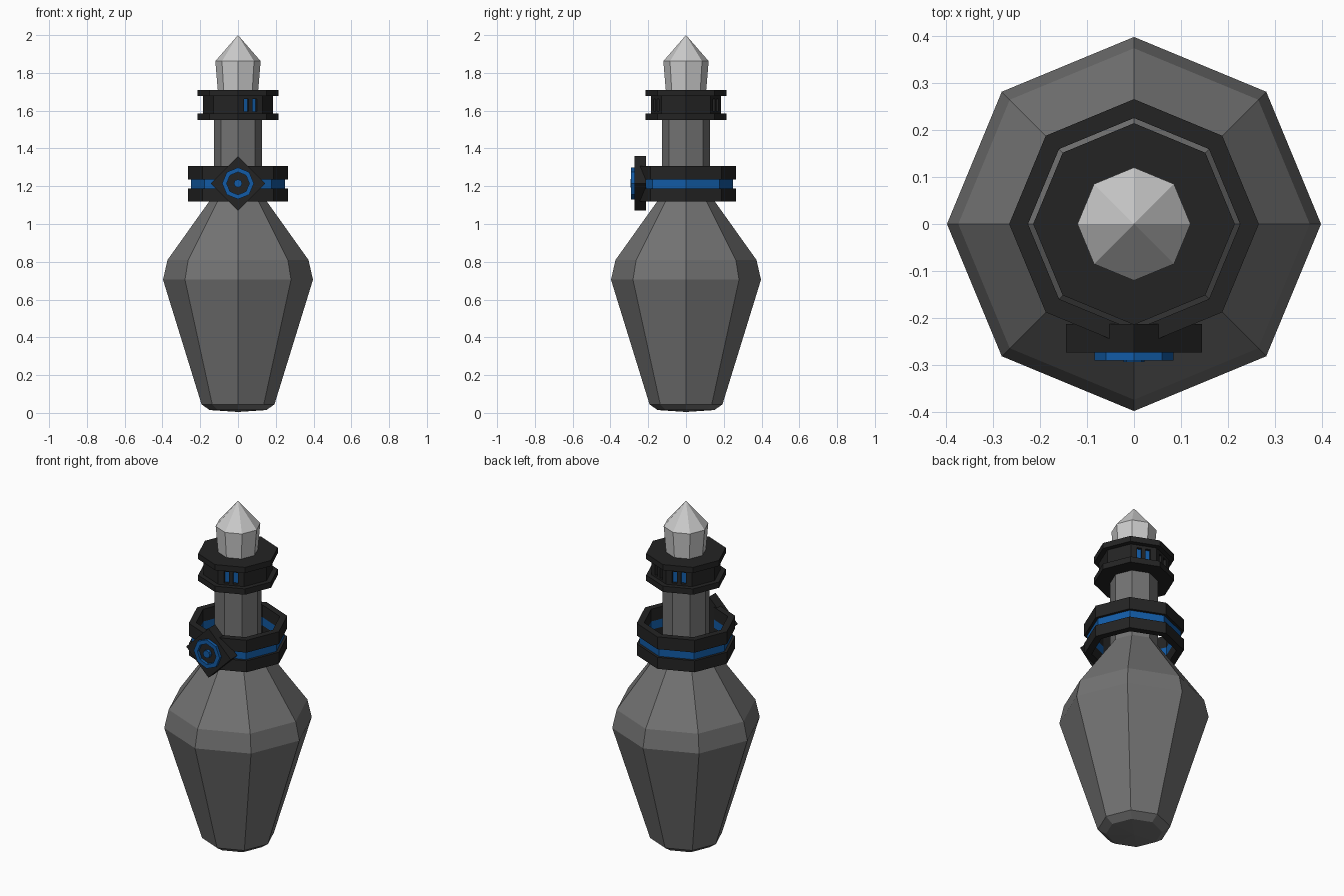
import bpy, bmesh
from math import cos, sin, pi, radians
from mathutils import Matrix, Vector

if "Cube" in bpy.data.objects:
    bpy.data.objects.remove(bpy.data.objects["Cube"])


def material(name, rgb):
    m = bpy.data.materials.new(name)
    m.diffuse_color = (*rgb, 1)
    m.use_nodes = True
    m.node_tree.nodes["Principled BSDF"].inputs["Base Color"].default_value = m.diffuse_color
    return m


BLACK = material("black_metal", (0.017, 0.017, 0.017))
BLUE = material("blue_enamel", (0.006, 0.105, 0.38))
GLASS = material("dark_glass", (0.17, 0.17, 0.17))


def finish(name, bm, mat=None):
    bmesh.ops.recalc_face_normals(bm, faces=bm.faces)
    mesh = bpy.data.meshes.new(name)
    bm.to_mesh(mesh)
    bm.free()
    ob = bpy.data.objects.new(name, mesh)
    bpy.context.collection.objects.link(ob)
    if mat:
        mesh.materials.append(mat)
    return ob


def lathe(name, profile, mat=None, n=8, closed=False, place=Matrix()):
    """Spin (radius, height) points into n flat sides, corners on the axes."""
    bm = bmesh.new()
    rings = []
    for r, z in profile:
        if r == 0:
            rings.append([bm.verts.new((0, 0, z))] * n)
        else:
            rings.append([bm.verts.new((r * cos(2 * pi * k / n), r * sin(2 * pi * k / n), z))
                          for k in range(n)])
    pairs = list(zip(rings, rings[1:]))
    if closed:
        pairs.append((rings[-1], rings[0]))
    for a, b in pairs:
        for k in range(n):
            j = (k + 1) % n
            bm.faces.new(dict.fromkeys((a[k], a[j], b[j], b[k])))
    bm.transform(place)
    return finish(name, bm, mat)


def disc(name, r, z0, z1, mat, n=8, place=Matrix()):
    return lathe(name, [(0, z0), (r, z0), (r, z1), (0, z1)], mat, n, place=place)


def hoop(name, r0, r1, z0, z1, mat, place=Matrix()):
    return lathe(name, [(r0, z0), (r1, z0), (r1, z1), (r0, z1)], mat, closed=True, place=place)


# Bottle body with neck, and crystal stopper
lathe("bottle_body", [(0, 0.005), (0.15, 0.015), (0.193, 0.045), (0.397, 0.705),
                      (0.373, 0.81), (0.127, 1.155), (0.127, 1.56), (0, 1.56)], GLASS)
lathe("stopper", [(0, 1.65), (0.102, 1.65), (0.12, 1.862), (0, 2.0)])

# Lower hollow ring: two black hoops around a blue one
hoop("ring_lower_hoop", 0.225, 0.265, 1.12, 1.187, BLACK)
hoop("ring_upper_hoop", 0.225, 0.265, 1.235, 1.307, BLACK)
hoop("ring_blue_band", 0.225, 0.249, 1.187, 1.235, BLUE)

# Upper collar: flanges, slotted band and blue core
disc("collar_lower_flange", 0.214, 1.55, 1.584, BLACK)
disc("collar_upper_flange", 0.214, 1.677, 1.71, BLACK)
band = disc("collar_band", 0.185, 1.584, 1.677, BLACK)
disc("collar_core", 0.168, 1.59, 1.67, BLUE)

# Paired slots cut through the band to show the core
bm = bmesh.new()
for azimuth in (-67.5, 67.5, 112.5):
    for side in (-0.024, 0.024):
        bmesh.ops.create_cube(bm, size=1, matrix=Matrix.Rotation(radians(azimuth), 4, 'Z')
                              @ Matrix.Translation((0.175, side, 1.628))
                              @ Matrix.Diagonal((0.05, 0.026, 0.066, 1)))
cutter = finish("slot_cutter", bm)
cutter.hide_render = True
cutter.display_type = 'WIRE'
cut = band.modifiers.new("slots", 'BOOLEAN')
cut.operation = 'DIFFERENCE'
cut.object = cutter

# Front medallion: diamond plate, blue ring and stud, local z pointing to -y
front = Matrix.Translation((0, 0, 1.215)) @ Matrix.Rotation(pi / 2, 4, 'X')
disc("medallion_plate", 0.144, 0.212, 0.273, BLACK, 4, front)
hoop("medallion_ring", 0.06, 0.084, 0.27, 0.29, BLUE, front)
disc("medallion_stud", 0.022, 0.27, 0.293, BLUE, 8, front)
